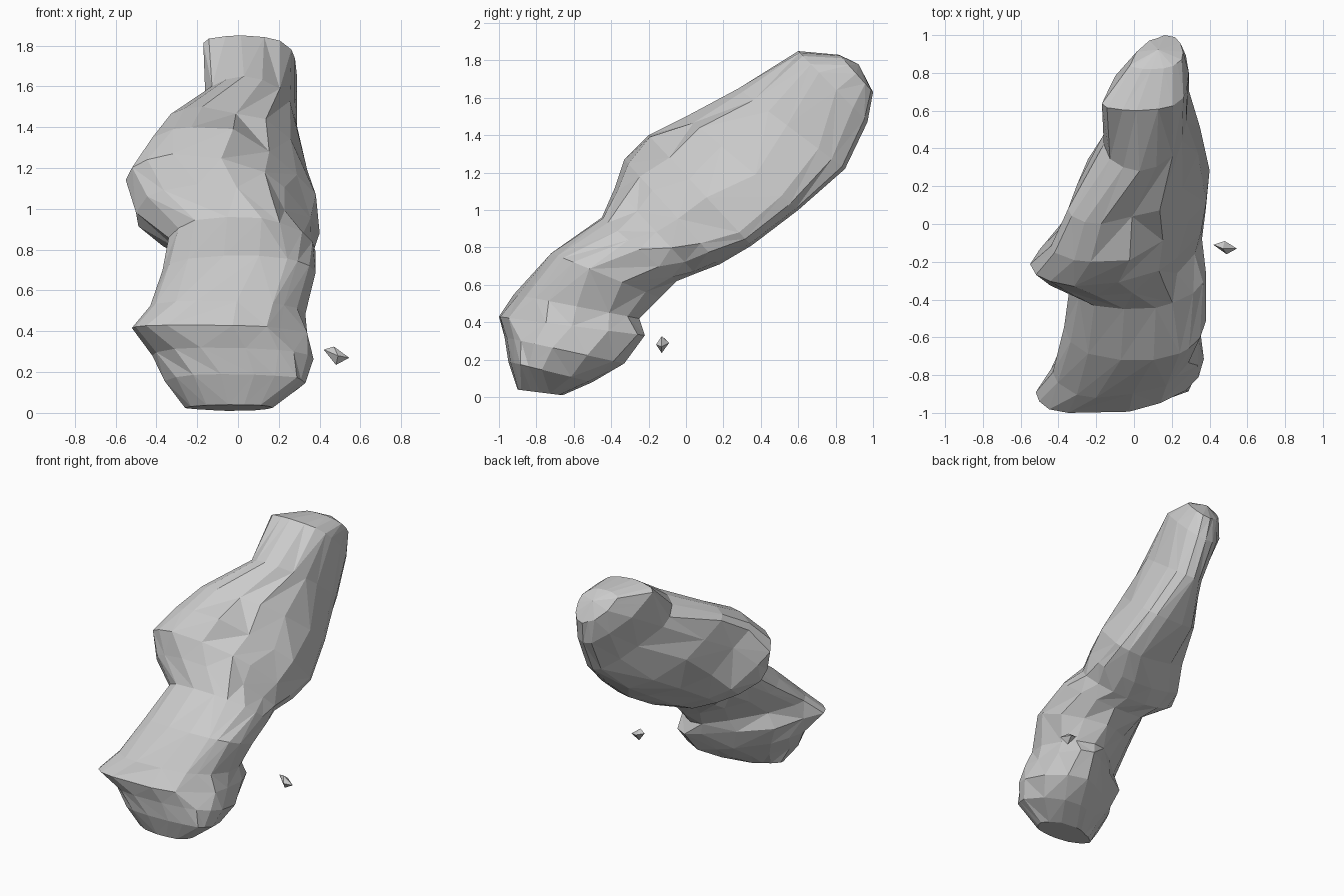
import bpy, bmesh, math, random
from mathutils import Vector

if "Cube" in bpy.data.objects:
    bpy.data.objects.remove(bpy.data.objects["Cube"])

random.seed(4)

rock = bpy.data.materials.new("grey rock")
rock.diffuse_color = (0.6, 0.6, 0.6, 1)
rock.use_nodes = True
rock.node_tree.nodes["Principled BSDF"].inputs["Base Color"].default_value = rock.diffuse_color

# Slices along the body: underside y, z, upper side y, z, left x, right x,
# then where the slice touches its bounds (0 to 1): left, top, right, bottom
SLICES = [
    (-.66, .01, -.90, .04, -.26, .17, .5, .5, .5, .5),
    (-.50, .08, -.95, .19, -.36, .33, .7, .4, .6, .6),
    (-.33, .18, -.97, .32, -.42, .37, .72, .3, .6, .7),
    (-.22, .33, -1.0, .43, -.52, .34, .86, .2, .5, .8),
    (-.25, .42, -.92, .55, -.43, .33, .8, .3, .5, .75),
    (-.14, .53, -.72, .77, -.37, .38, .7, .4, .65, .65),
    (-.05, .62, -.45, .96, -.34, .38, .7, .4, .5, .65),
    (.05, .66, -.38, 1.12, -.50, .36, .7, .35, .3, .7),
    (.18, .71, -.33, 1.27, -.55, .38, .77, .25, .2, .75),
    (.35, .81, -.20, 1.40, -.44, .40, .85, .25, .12, .8),
    (.60, 1.0, .00, 1.50, -.35, .35, .87, .25, .15, .8),
    (.85, 1.22, .28, 1.65, -.16, .29, .75, .42, .25, .75),
    (.97, 1.47, .60, 1.85, -.17, .29, .9, .4, .45, .75),
    (1.0, 1.63, .82, 1.83, -.02, .26, .88, .4, .5, .65),
]
STEPS = (3, 5, 3, 5)          # points in each quarter of a slice
SIDES = sum(STEPS)


def fullness(i):
    """Roundness of the quarters: upper left, upper right, lower right, lower left."""
    if i < 6:
        return 2, 2.6, 2, 1.35
    if i < 11:
        return 1.9, 2.1, 2, 1.7
    return 2, 2.6, 2, 1.45


def finish(name, bm):
    bmesh.ops.recalc_face_normals(bm, faces=bm.faces)
    mesh = bpy.data.meshes.new(name)
    bm.to_mesh(mesh)
    bm.free()
    mesh.materials.append(rock)
    obj = bpy.data.objects.new(name, mesh)
    bpy.context.collection.objects.link(obj)


# Two-lobed rock body: lopsided slices joined by triangles
bm = bmesh.new()
rings = []
for i, (by, bz, ty, tz, x0, x1, tl, ut, tr, ub) in enumerate(SLICES):
    low, high = Vector((0, by, bz)), Vector((0, ty, tz))
    ends = [Vector(e) for e in ((0, tl), (ut, 1), (1, tr), (ub, 0))]
    centres = [Vector(c) for c in ((ut, tl), (ut, tr), (ub, tr), (ub, tl))]
    ring = []
    for q, power in enumerate(fullness(i)):
        p, c, e = ends[q], centres[q], ends[(q + 1) % 4]
        for k in range(STEPS[q]):
            shift = random.uniform(-.2, .2) if k else 0
            a = math.pi / 2 * (k + shift) / STEPS[q]
            w = c + math.cos(a) ** (2 / power) * (p - c) + math.sin(a) ** (2 / power) * (e - c)
            if k:
                w = c + (w - c) * random.uniform(.96, 1.04)
            v = low.lerp(high, w.y)
            v.x = x0 + w.x * (x1 - x0)
            ring.append(bm.verts.new(v))
    rings.append(ring)

for a, b in zip(rings, rings[1:]):
    for k in range(SIDES):
        n = (k + 1) % SIDES
        if random.random() < .5:
            tris = [(a[k], a[n], b[k]), (a[n], b[n], b[k])]
        else:
            tris = [(a[k], a[n], b[n]), (a[k], b[n], b[k])]
        for t in tris:
            bm.faces.new(t)

# Closed ends
for ring, push in ((rings[0], Vector((0, 0, 0))), (rings[-1], Vector((0, .03, .03)))):
    mid = sum((v.co for v in ring), Vector()) / SIDES + push
    tip = bm.verts.new(mid)
    for k in range(SIDES):
        bm.faces.new((ring[k], ring[(k + 1) % SIDES], tip))
finish("rock_body", bm)

# Small loose chip beside the body
bm = bmesh.new()
ends = [bm.verts.new(p) for p in ((.42, -.11, .31), (.545, -.13, .27))]
belt = [bm.verts.new(p) for p in ((.48, -.09, .29), (.47, -.13, .325),
                                  (.49, -.16, .28), (.48, -.13, .235))]
for e in ends:
    for k in range(4):
        bm.faces.new((belt[k], belt[(k + 1) % 4], e))
finish("loose_chip", bm)
